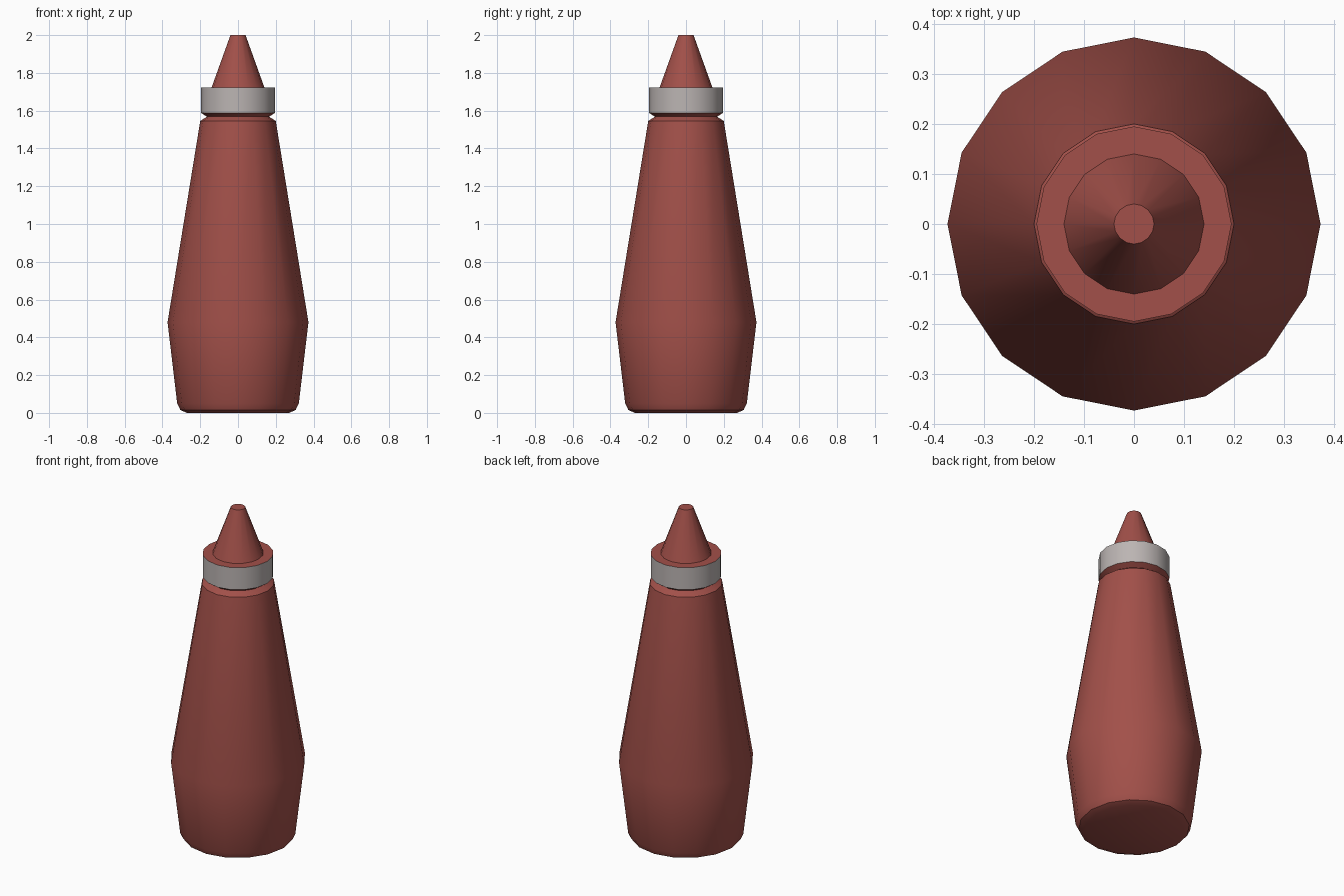
import bpy, bmesh, math

if "Cube" in bpy.data.objects:
    bpy.data.objects.remove(bpy.data.objects["Cube"])

SIDES = 16


def material(name, color):
    m = bpy.data.materials.new(name)
    m.diffuse_color = (*color, 1)
    m.use_nodes = True
    m.node_tree.nodes["Principled BSDF"].inputs["Base Color"].default_value = m.diffuse_color
    return m


red = material("sauce red", (0.36, 0.08, 0.067))
grey = material("collar grey", (0.50, 0.46, 0.45))


def lathe(name, profile, mats, rule=lambda z: 0):
    """Revolve (radius, z) points into a capped solid; rule picks the colour by height."""
    bm = bmesh.new()
    rings = [[bm.verts.new((r * math.cos(2 * math.pi * i / SIDES),
                            r * math.sin(2 * math.pi * i / SIDES), z))
              for i in range(SIDES)] for r, z in profile]
    for a, b in zip(rings, rings[1:]):
        for i in range(SIDES):
            j = (i + 1) % SIDES
            bm.faces.new((a[i], a[j], b[j], b[i]))
    bm.faces.new(rings[0][::-1])
    bm.faces.new(rings[-1])
    bm.normal_update()
    for f in bm.faces:
        f.material_index = rule(f.calc_center_median().z)
    me = bpy.data.meshes.new(name)
    bm.to_mesh(me)
    bm.free()
    for m in mats:
        me.materials.append(m)
    ob = bpy.data.objects.new(name, me)
    bpy.context.collection.objects.link(ob)
    bpy.context.view_layer.objects.active = ob
    bpy.ops.object.select_all(action='DESELECT')
    ob.select_set(True)
    bpy.ops.object.shade_smooth_by_angle(angle=math.radians(35))
    return ob


# Bottle: rounded foot, belly, taper, pinched neck, grey collar band, nozzle
lathe("squeeze_bottle",
      [(0.27, 0), (0.305, 0.015), (0.322, 0.05), (0.373, 0.48), (0.20, 1.545),
       (0.165, 1.568), (0.195, 1.588), (0.195, 1.722), (0.14, 1.722), (0.04, 2.0)],
      [red, grey],
      lambda z: 1 if 1.60 < z < 1.70 else 0)
